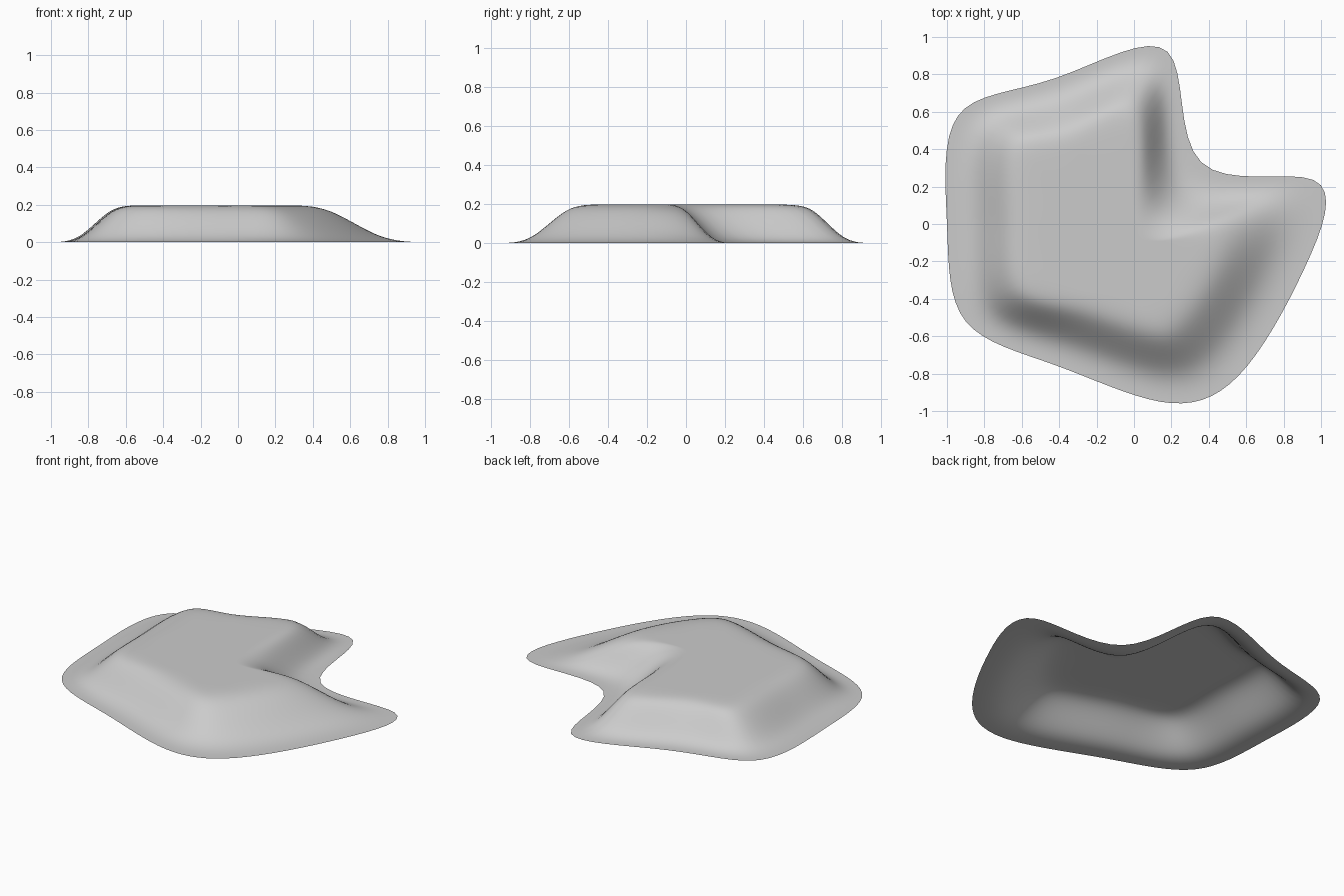
import bpy, bmesh
from mathutils import Vector

old = bpy.data.objects.get("Cube")
if old:
    bpy.data.objects.remove(old, do_unlink=True)

HEIGHT = 0.197

# Matching corners, clockwise from the back tip: outer rim and plateau
rim = [(.18, .92), (.36, .33), (.96, .235), (.91, -.24), (.56, -.81), (.14, -.95),
       (-.42, -.755), (-.9, -.52), (-1, 0), (-.94, .58), (-.42, .78)]
plateau = [(-.05, .47), (-.02, -.05), (.16, -.12), (.26, -.22), (.15, -.4), (.04, -.44),
           (-.25, -.36), (-.5, -.3), (-.52, 0), (-.52, .35), (-.32, .41)]


def cage_through(points):
    """Control loop whose smoothed curve passes through the points."""
    target = [Vector(p) for p in points]
    cage = [p.copy() for p in target]
    n = len(cage)
    for _ in range(40):
        smooth = [(cage[i - 1] + cage[i] * 4 + cage[(i + 1) % n]) / 6 for i in range(n)]
        cage = [c + t - s for c, t, s in zip(cage, target, smooth)]
    return cage


# Cage: flat skirt, rising slope, flat plateau, open underneath
outer, inner = cage_through(rim), cage_through(plateau)
bm = bmesh.new()
rings = []
for blend, z in ((0, 0), (.33, 0), (.68, HEIGHT), (1, HEIGHT)):
    rings.append([bm.verts.new((*a.lerp(b, blend), z)) for a, b in zip(outer, inner)])
count = len(rim)
for low, high in zip(rings, rings[1:]):
    for i in range(count):
        j = (i + 1) % count
        bm.faces.new((low[i], high[i], high[j], low[j]))
bm.faces.new(rings[-1][::-1])
for face in bm.faces:
    face.smooth = True
mesh = bpy.data.meshes.new("mound_shell")
bm.to_mesh(mesh)
bm.free()

shell = bpy.data.objects.new("mound_shell", mesh)
bpy.context.collection.objects.link(shell)
subdivision = shell.modifiers.new("smoothing", "SUBSURF")
subdivision.levels = subdivision.render_levels = 3

# Plain grey surface
grey = bpy.data.materials.new("light_grey")
grey.use_nodes = True
colour = (.6, .6, .6, 1)
grey.diffuse_color = colour
grey.node_tree.nodes["Principled BSDF"].inputs["Base Color"].default_value = colour
mesh.materials.append(grey)
